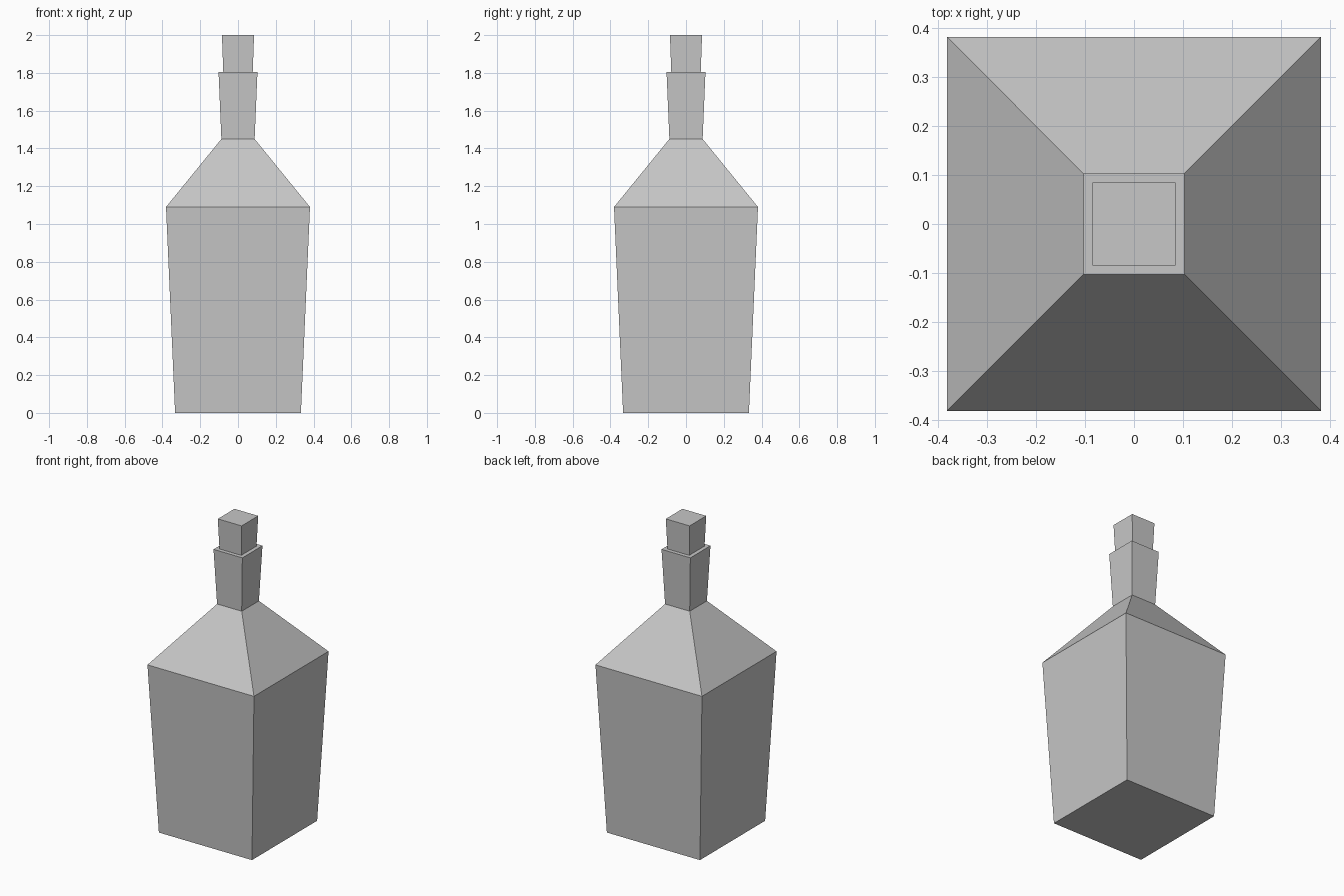
import bpy
import bmesh

cube = bpy.data.objects.get("Cube")
if cube:
    bpy.data.objects.remove(cube, do_unlink=True)

GREY = (0.57, 0.57, 0.57, 1.0)
grey = bpy.data.materials.new("plain grey")
grey.use_nodes = True
grey.diffuse_color = GREY
grey.node_tree.nodes["Principled BSDF"].inputs["Base Color"].default_value = GREY


def square_loft(name, sections):
    """Closed solid through square sections given as (half width, height)."""
    bm = bmesh.new()
    rings = [[bm.verts.new((sx * w, sy * w, z))
              for sx, sy in ((-1, -1), (1, -1), (1, 1), (-1, 1))]
             for w, z in sections]
    for low, high in zip(rings, rings[1:]):
        for i in range(4):
            j = (i + 1) % 4
            bm.faces.new((low[i], low[j], high[j], high[i]))
    bm.faces.new(rings[0][::-1])
    bm.faces.new(rings[-1])
    mesh = bpy.data.meshes.new(name)
    bm.to_mesh(mesh)
    bm.free()
    mesh.materials.append(grey)
    obj = bpy.data.objects.new(name, mesh)
    bpy.context.collection.objects.link(obj)
    return obj


# Tapered body, sloping shoulders and flared neck in one solid
square_loft("bottle", [(0.333, 0), (0.381, 1.09), (0.088, 1.45), (0.103, 1.805)])

# Stopper standing on the neck rim
square_loft("stopper", [(0.078, 1.805), (0.085, 2.0)])
